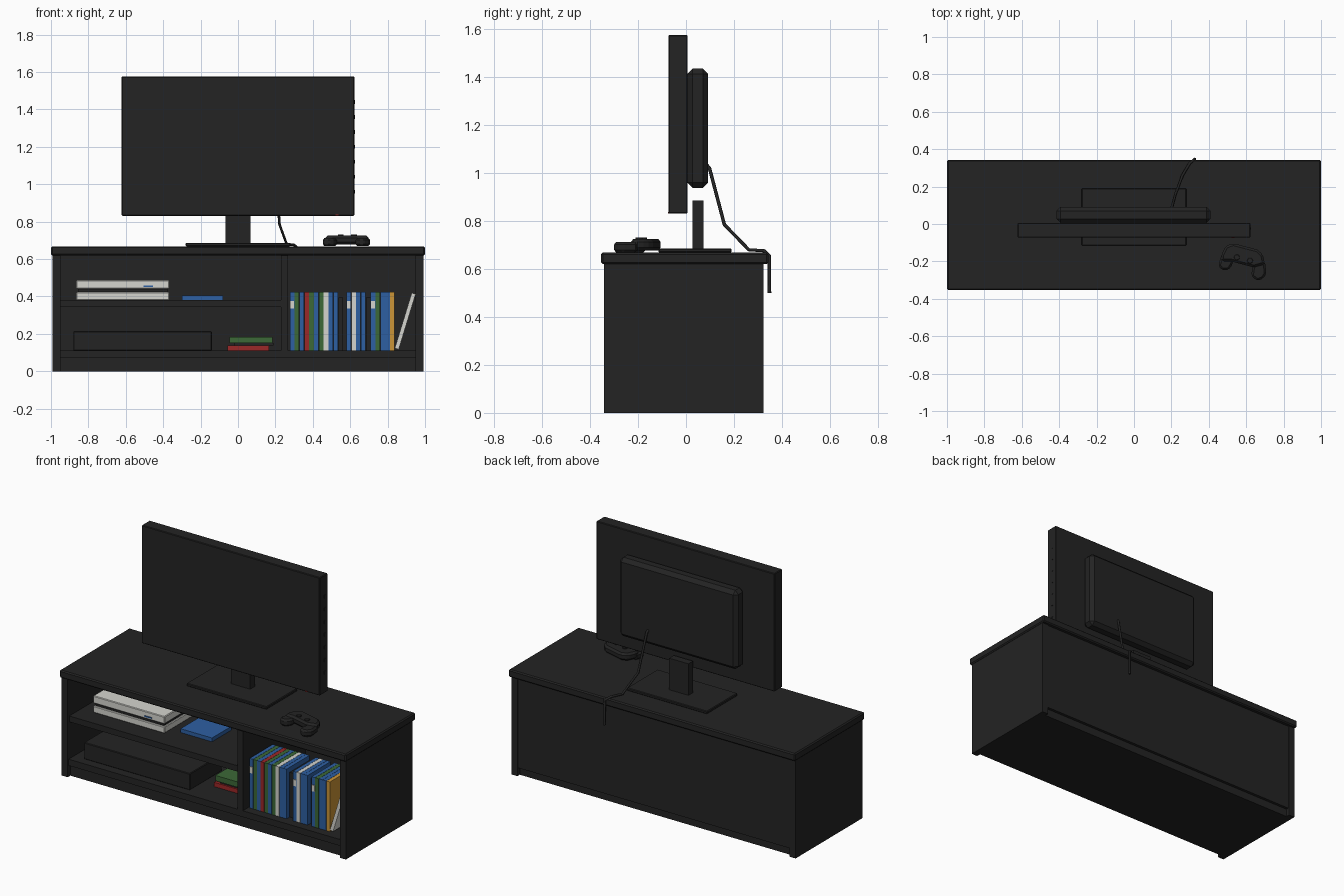
import bpy, bmesh, math
from mathutils import Vector

if "Cube" in bpy.data.objects:
    bpy.data.objects.remove(bpy.data.objects["Cube"])


def material(name, rgb):
    m = bpy.data.materials.new(name)
    m.diffuse_color = (*rgb, 1)
    m.use_nodes = True
    m.node_tree.nodes["Principled BSDF"].inputs["Base Color"].default_value = m.diffuse_color
    return m


BLACK = material("black", (0.017, 0.017, 0.017))
WHITE = material("off white", (0.66, 0.66, 0.62))
BLUE = material("blue", (0.027, 0.115, 0.36))
GREEN = material("green", (0.045, 0.14, 0.038))
RED = material("red", (0.33, 0.021, 0.021))
YELLOW = material("yellow", (0.60, 0.30, 0.038))


def finish(name, bm, mat, bevel=0.0):
    bmesh.ops.recalc_face_normals(bm, faces=bm.faces)
    me = bpy.data.meshes.new(name)
    bm.to_mesh(me)
    bm.free()
    me.materials.append(mat)
    ob = bpy.data.objects.new(name, me)
    bpy.context.collection.objects.link(ob)
    if bevel:
        mod = ob.modifiers.new("bevel", 'BEVEL')
        mod.width = bevel
        mod.segments = 1
    return ob


def box(name, xs, ys, zs, mat=BLACK, bevel=0.0):
    """Box given by its x, y and z ranges, origin at its centre."""
    size = [r[1] - r[0] for r in (xs, ys, zs)]
    bm = bmesh.new()
    bmesh.ops.create_cube(bm, size=1)
    bmesh.ops.scale(bm, vec=size, verts=bm.verts)
    ob = finish(name, bm, mat, bevel)
    ob.location = [(r[0] + r[1]) / 2 for r in (xs, ys, zs)]
    return ob


def slab(name, outline, z0, z1, bevel):
    """Flat outline in x and y, extruded upwards."""
    bm = bmesh.new()
    face = bm.faces.new([bm.verts.new((x, y, z0)) for x, y in outline])
    top = bmesh.ops.extrude_face_region(bm, geom=[face])["geom"]
    bmesh.ops.translate(bm, vec=(0, 0, z1 - z0),
                        verts=[v for v in top if isinstance(v, bmesh.types.BMVert)])
    return finish(name, bm, BLACK, bevel)


# Cabinet
box("counter_top", (-1, 1), (-0.354, 0.343), (0.62, 0.668), bevel=0.007)
for side, s in (("left", -1), ("right", 1)):
    xs = sorted((s * 0.95, s * 0.992))
    box(side + "_side_panel", xs, (-0.342, 0.324), (0, 0.62))
box("back_panel", (-0.95, 0.95), (0.295, 0.318), (0.05, 0.62))
box("plinth", (-0.95, 0.95), (-0.315, 0.30), (0, 0.07))
box("bottom_shelf", (-0.95, 0.95), (-0.332, 0.295), (0.07, 0.11))
box("divider", (0.23, 0.266), (-0.332, 0.295), (0.11, 0.62))
box("middle_shelf", (-0.95, 0.23), (-0.325, 0.295), (0.343, 0.38))

# Television
box("screen_panel", (-0.622, 0.622), (-0.073, 0.006), (0.831, 1.576), bevel=0.004)
box("rear_housing", (-0.415, 0.41), (0.006, 0.092), (0.938, 1.435), bevel=0.022)
box("stand_neck", (-0.068, 0.066), (0.027, 0.073), (0.68, 0.885))
box("stand_base", (-0.28, 0.28), (-0.115, 0.19), (0.668, 0.686), bevel=0.004)
box("power_light", (0.522, 0.536), (-0.076, -0.07), (0.832, 0.838), RED)
for i in range(7):
    z = 0.95 + i * 0.08
    box("side_button", (0.621, 0.625), (-0.03, -0.018), (z, z + 0.02))

# Power cable hanging over the rear edge
curve = bpy.data.curves.new("power_cable", 'CURVE')
curve.dimensions = '3D'
curve.bevel_depth = 0.0075
curve.bevel_resolution = 1
curve.use_fill_caps = True
path = [(0.20, 0.085, 1.035), (0.205, 0.098, 1.02), (0.222, 0.16, 0.785),
        (0.26, 0.262, 0.68), (0.298, 0.325, 0.676), (0.325, 0.347, 0.655),
        (0.325, 0.348, 0.50)]
spline = curve.splines.new('POLY')
spline.points.add(len(path) - 1)
for p, co in zip(spline.points, path):
    p.co = (*co, 1)
cable = bpy.data.objects.new("power_cable", curve)
cable.data.materials.append(BLACK)
bpy.context.collection.objects.link(cable)

# Game controller: central body, two grips and two thumb sticks
body = [(0.465, -0.17), (0.49, -0.118), (0.53, -0.103), (0.66, -0.137),
        (0.69, -0.165), (0.70, -0.215), (0.64, -0.232), (0.52, -0.20), (0.47, -0.20)]
slab("controller_body", body, 0.678, 0.725, 0.012)
grips = ([(0.468, -0.165), (0.53, -0.18), (0.528, -0.215), (0.505, -0.247),
          (0.47, -0.247), (0.45, -0.222)],
         [(0.64, -0.21), (0.70, -0.20), (0.708, -0.265), (0.69, -0.292),
          (0.66, -0.304), (0.628, -0.28), (0.63, -0.25)])
for outline in grips:
    slab("controller_grip", outline, 0.669, 0.713, 0.011)
for x, y in ((0.55, -0.178), (0.62, -0.196)):
    ring = [(x + 0.016 * math.cos(a * math.pi / 4), y + 0.016 * math.sin(a * math.pi / 4))
            for a in range(8)]
    slab("thumb_stick", ring, 0.72, 0.732, 0.002)

# White console made of two slabs around a dark core
box("console_lower", (-0.865, -0.367), (-0.21, 0.14), (0.381, 0.423), WHITE, 0.004)
box("console_core", (-0.855, -0.377), (-0.20, 0.13), (0.42, 0.445))
box("console_upper", (-0.865, -0.367), (-0.21, 0.14), (0.440, 0.487), WHITE, 0.004)
box("console_light", (-0.505, -0.455), (-0.214, -0.208), (0.452, 0.459), BLUE)

# Loose items on the shelves
box("blue_case", (-0.30, -0.08), (-0.145, 0.05), (0.381, 0.405), BLUE)
box("player_box", (-0.88, -0.14), (-0.28, 0.04), (0.11, 0.215), bevel=0.004)
box("red_case", (-0.055, 0.165), (-0.16, 0.12), (0.111, 0.138), RED)
box("dark_case", (-0.02, 0.19), (-0.15, 0.13), (0.138, 0.15))
box("green_case", (-0.046, 0.184), (-0.16, 0.12), (0.15, 0.184), GREEN)

# Row of upright cases; lower case letters carry a pale spine label
kinds = {'B': BLUE, 'G': GREEN, 'R': RED, 'W': WHITE, 'Y': YELLOW, 'K': BLACK}
PITCH = 0.0259
for i, k in enumerate("bGBRGBGWBBKbWBBKbGBBY"):
    # the pitch tightens slightly around the dark gaps
    x = 0.277 + i * PITCH + (0.018 if i > 10 else 0)
    mat = kinds[k.upper()]
    setback = 0.03 if k == 'K' else 0
    box("upright_case", (x, x + 0.0245), (-0.28 + setback, -0.05), (0.111, 0.424 - setback), mat)
    if k.islower():
        box("spine_label", (x + 0.002, x + 0.0225), (-0.284, -0.279), (0.335, 0.375), WHITE)

# Pale case leaning against the right side
lean = box("leaning_case", (-0.011, 0.011), (-0.28, -0.05), (-0.155, 0.155), WHITE)
lean.location = (0.894, -0.165, 0.268)
lean.rotation_euler = (0, math.radians(17), 0)
